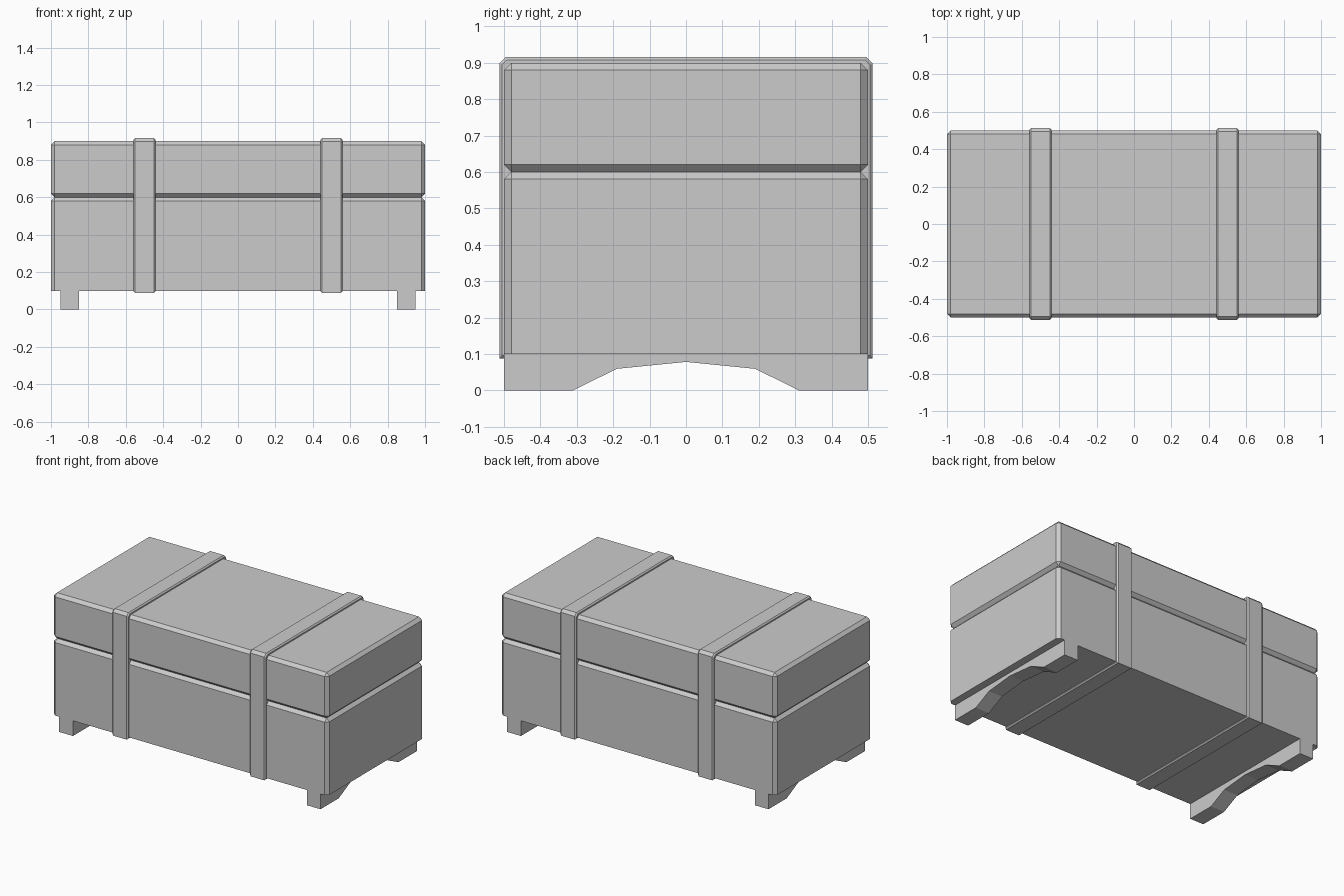
import bpy, bmesh

if "Cube" in bpy.data.objects:
    bpy.data.objects.remove(bpy.data.objects["Cube"])


def finish(name, bm):
    bmesh.ops.recalc_face_normals(bm, faces=bm.faces[:])
    mesh = bpy.data.meshes.new(name)
    bm.to_mesh(mesh)
    bm.free()
    obj = bpy.data.objects.new(name, mesh)
    bpy.context.collection.objects.link(obj)
    return obj


def prism(name, profile, x0, x1, cap_bevel=0.0):
    """Extrude a (y, z) profile along x, optionally chamfering both end caps."""
    bm = bmesh.new()
    face = bm.faces.new([bm.verts.new((x0, y, z)) for y, z in profile])
    ext = bmesh.ops.extrude_face_region(bm, geom=[face])
    moved = [v for v in ext["geom"] if isinstance(v, bmesh.types.BMVert)]
    bmesh.ops.translate(bm, verts=moved, vec=(x1 - x0, 0, 0))
    if cap_bevel:
        rim = [e for e in bm.edges if abs(e.verts[0].co.x - e.verts[1].co.x) < 1e-6]
        bmesh.ops.bevel(bm, geom=rim, offset=cap_bevel, segments=1, affect='EDGES')
    return finish(name, bm)


def chamfered_box(name, z0, z1, keep_bottom_sharp):
    bm = bmesh.new()
    bmesh.ops.create_cube(bm, size=1)
    bmesh.ops.scale(bm, vec=(2, 1, z1 - z0), verts=bm.verts)
    bmesh.ops.translate(bm, vec=(0, 0, (z0 + z1) / 2), verts=bm.verts)
    edges = [e for e in bm.edges if not (
        keep_bottom_sharp and all(v.co.z < z0 + 1e-4 for v in e.verts))]
    bmesh.ops.bevel(bm, geom=edges, offset=0.02, segments=1, affect='EDGES')
    return finish(name, bm)


# Chest body and lid, whose chamfers form the groove between them
chamfered_box("chest_body", 0.1, 0.6, True)
chamfered_box("chest_lid", 0.6, 0.9, False)

# Straps wrapped round the chest
strap = [(-0.513, 0.088), (0.513, 0.088), (0.513, 0.898), (0.495, 0.916),
         (-0.495, 0.916), (-0.513, 0.898)]
# Feet with an arched cut-out
foot = [(-0.5, 0), (-0.31, 0), (-0.19, 0.059), (0, 0.078), (0.19, 0.059),
        (0.31, 0), (0.5, 0), (0.5, 0.1), (-0.5, 0.1)]

for side, s in (("left", -1), ("right", 1)):
    prism(f"{side}_strap", strap, s * 0.5 - 0.058, s * 0.5 + 0.058, 0.008)
    prism(f"{side}_foot", foot, s * 0.9 - 0.05, s * 0.9 + 0.05)
